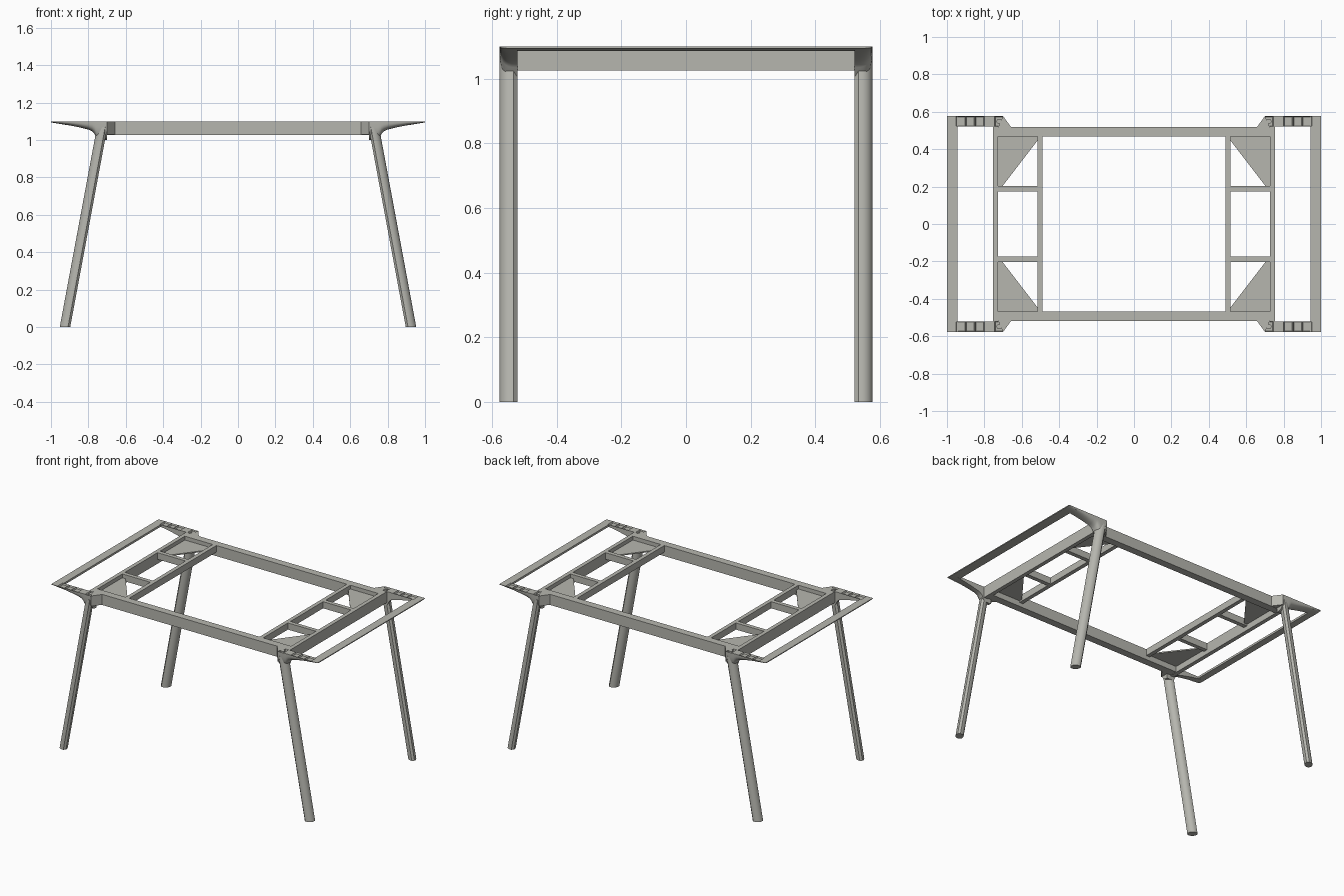
import bpy, bmesh, math
from mathutils import Vector

if "Cube" in bpy.data.objects:
    bpy.data.objects.remove(bpy.data.objects["Cube"])

metal = bpy.data.materials.new("warm_grey_metal")
metal.use_nodes = True
metal.diffuse_color = (0.47, 0.47, 0.43, 1)
metal.node_tree.nodes["Principled BSDF"].inputs["Base Color"].default_value = (0.47, 0.47, 0.43, 1)

TOP = 1.1
SIDES = {1: "left", -1: "right"}
ENDS = {1: "back", -1: "front"}


def finish(name, bm, sx=1, sy=1, smooth=False):
    """Mirror by sign, fix normals and link the part."""
    for v in bm.verts:
        v.co.x *= sx
        v.co.y *= sy
    bmesh.ops.recalc_face_normals(bm, faces=bm.faces)
    mesh = bpy.data.meshes.new(name)
    bm.to_mesh(mesh)
    bm.free()
    mesh.materials.append(metal)
    obj = bpy.data.objects.new(name, mesh)
    bpy.context.collection.objects.link(obj)
    if smooth:
        bpy.ops.object.select_all(action='DESELECT')
        obj.select_set(True)
        bpy.context.view_layer.objects.active = obj
        bpy.ops.object.shade_smooth_by_angle(angle=math.radians(35))
    return obj


def loft(rings):
    """Skin a list of equal closed rings and cap both ends."""
    bm = bmesh.new()
    loops = [[bm.verts.new(p) for p in ring] for ring in rings]
    n = len(loops[0])
    for a, b in zip(loops, loops[1:]):
        for i in range(n):
            j = (i + 1) % n
            bm.faces.new((a[i], a[j], b[j], b[i]))
    bm.faces.new(loops[0])
    bm.faces.new(loops[-1])
    return bm


def prism(outline, z0, z1):
    return loft([[(x, y, z) for x, y in outline] for z in (z0, z1)])


def box(name, x0, x1, y0, y1, z0, z1, sx=1, sy=1):
    return finish(name, prism([(x0, y0), (x1, y0), (x1, y1), (x0, y1)], z0, z1), sx, sy)


def leg_section(half=0.028, big=0.036, small=0.012, steps=8):
    """Square with two large rounds and two chamfered corners."""
    pts = []
    for k, (cx, cy) in enumerate([(1, 1), (-1, 1), (-1, -1), (1, -1)]):
        r, n = (big, steps) if k % 2 == 0 else (small, 1)
        for i in range(n + 1):
            a = math.radians(90 * k + 90 * i / n)
            pts.append((cx * (half - r) + r * math.cos(a), cy * (half - r) + r * math.sin(a)))
    return pts


def leg(sx, sy, tag):
    rings = [[(cx + x, 0.549 + y, z) for x, y in leg_section()]
             for cx, z in ((0.925, 0), (0.739, 1.0), (0.726, 1.07))]
    finish("leg_" + tag, loft(rings), sx, sy, smooth=True)


def wing_bracket(sx, sy, tag):
    # Stations along x with the height of the underside
    stations = [(1.0, 1.094), (0.952, 1.086), (0.9, 1.078), (0.85, 1.068), (0.8, 1.056),
                (0.78, 1.047), (0.768, 1.035), (0.757, 1.01), (0.745, 1.0), (0.7, 1.0)]
    rings = []
    for x, low in stations:
        ring = [(x, 0.521, TOP)]
        for i in range(9):
            a = math.pi / 2 * i / 8
            ring.append((x, 0.521 + 0.056 * math.cos(a) ** 0.7, TOP - (TOP - low) * math.sin(a) ** 0.7))
        rings.append(ring)
    bm = loft(rings)
    bmesh.ops.recalc_face_normals(bm, faces=bm.faces)
    # Recessed pockets between the ribs on the top face
    pockets = [f for f in bm.faces if f.normal.z > 0.99 and f.calc_center_median().z > TOP - 0.001
               and (0.8 < f.calc_center_median().x < 0.95 or f.calc_center_median().x < 0.74)]
    bmesh.ops.inset_individual(bm, faces=pockets, thickness=0.006, depth=-0.01)
    finish("wing_bracket_" + tag, bm, sx, sy, smooth=True)
    # Angled shoulder joining the bracket to the long beam
    finish("bracket_shoulder_" + tag,
           prism([(0.7, 0.577), (0.658, 0.519), (0.7, 0.5), (0.725, 0.521)], 1.03, TOP), sx, sy)
    # Bolt in the leg pocket
    bm = bmesh.new()
    bmesh.ops.create_cone(bm, cap_ends=True, segments=16, radius1=0.013, radius2=0.013, depth=0.014)
    bmesh.ops.translate(bm, verts=bm.verts, vec=Vector((0.722, 0.549, 1.093)))
    finish("leg_bolt_" + tag, bm, sx, sy, smooth=True)


# Corner parts
for sx, side in SIDES.items():
    for sy, end in ENDS.items():
        tag = end + "_" + side
        leg(sx, sy, tag)
        wing_bracket(sx, sy, tag)
        box("short_strut_" + tag, 0.515, 0.73, 0.175, 0.203, 1.055, TOP, sx, sy)
        finish("corner_gusset_" + tag,
               prism([(0.73, 0.475), (0.515, 0.475), (0.515, 0.447), (0.705, 0.2), (0.73, 0.2)],
                     1.066, 1.074), sx, sy)

# Long beams
for sy, end in ENDS.items():
    box("long_beam_" + end, -0.735, 0.735, 0.468, 0.518, 1.028, TOP, 1, sy)

# Cross members at each end
for sx, side in SIDES.items():
    box("end_beam_" + side, 0.727, 0.754, -0.521, 0.521, 1.025, TOP, sx)
    box("inner_rail_" + side, 0.49, 0.517, -0.47, 0.47, 1.055, TOP, sx)
    edge = [(0.945, TOP), (1.0, TOP), (1.0, 1.094), (0.945, 1.086)]
    finish("edge_rail_" + side, loft([[(x, y, z) for x, z in edge] for y in (-0.523, 0.523)]), sx)
